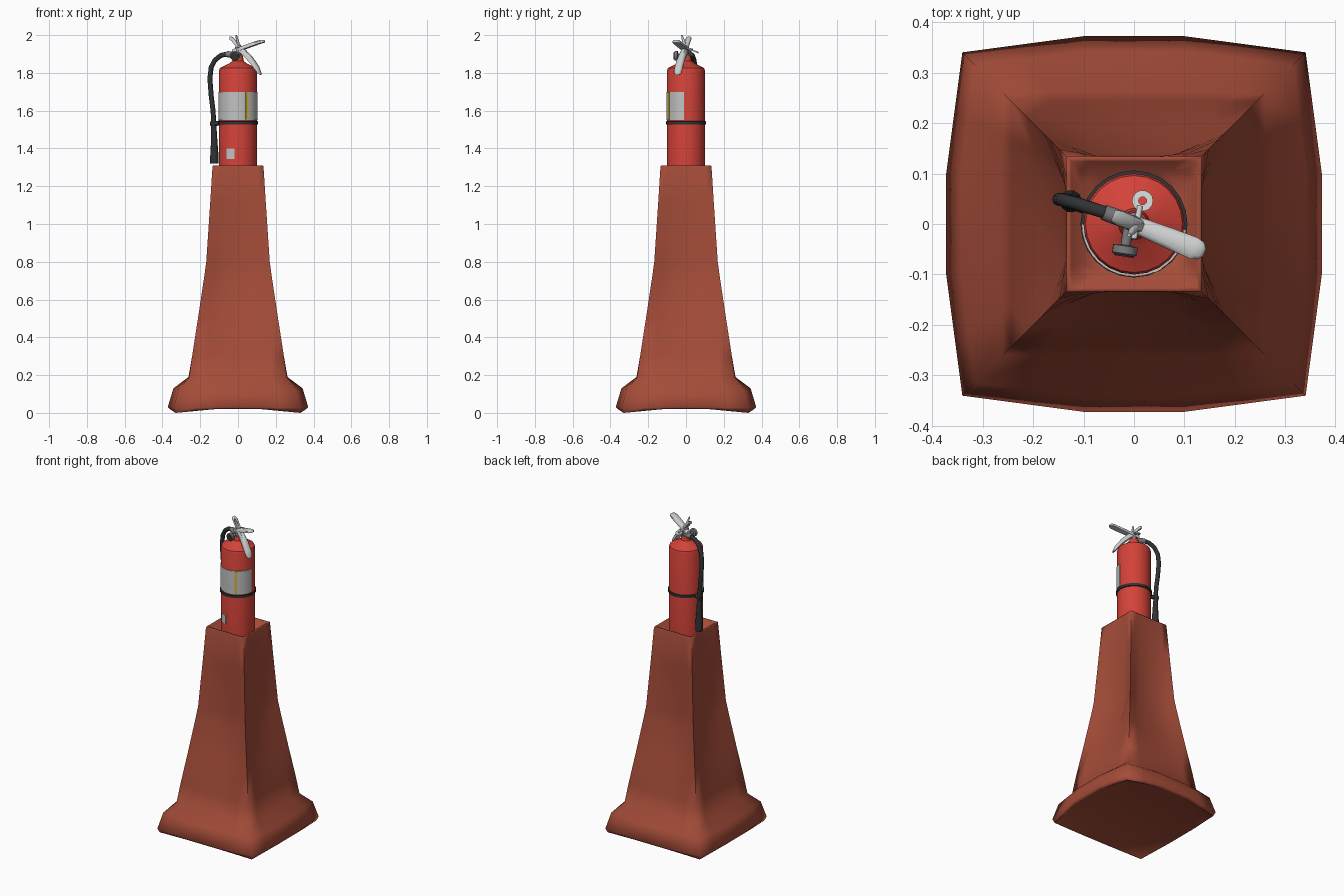
import bpy, bmesh, math
from mathutils import Vector

if "Cube" in bpy.data.objects:
    bpy.data.objects.remove(bpy.data.objects["Cube"])


def material(name, rgb):
    m = bpy.data.materials.new(name)
    m.diffuse_color = (*rgb, 1)
    m.use_nodes = True
    m.node_tree.nodes["Principled BSDF"].inputs["Base Color"].default_value = m.diffuse_color
    return m


BRICK = material("brick plastic", (0.37, 0.072, 0.04))
RED = material("red paint", (0.65, 0.055, 0.04))
GREY = material("label grey", (0.54, 0.54, 0.54))
YELLOW = material("yellow stripe", (0.65, 0.45, 0.03))
BLACK = material("black rubber", (0.03, 0.032, 0.034))
SILVER = material("lever silver", (0.60, 0.61, 0.61))
METAL = material("dark metal", (0.2, 0.2, 0.21))
C, S = math.cos(math.radians(-22)), math.sin(math.radians(-22))


def finish(name, bm, mat, angle=35):
    bmesh.ops.recalc_face_normals(bm, faces=bm.faces)
    me = bpy.data.meshes.new(name)
    bm.to_mesh(me)
    bm.free()
    ob = bpy.data.objects.new(name, me)
    bpy.context.collection.objects.link(ob)
    me.materials.append(mat)
    bpy.ops.object.select_all(action='DESELECT')
    ob.select_set(True)
    bpy.context.view_layer.objects.active = ob
    bpy.ops.object.shade_smooth_by_angle(angle=math.radians(angle))
    return ob


def skin(bm, rings, cap=True):
    """Bridge closed rings of points into a surface."""
    vs = [[bm.verts.new(p) for p in r] for r in rings]
    n = len(vs[0])
    for a, b in zip(vs, vs[1:]):
        for i in range(n):
            bm.faces.new((a[i], a[(i + 1) % n], b[(i + 1) % n], b[i]))
    if cap:
        bm.faces.new(vs[0])
        bm.faces.new(vs[-1])


def lathe(name, profile, mat, n=20, centre=(0, 0, 0), axis=(0, 0, 1), angle=35):
    q = Vector((0, 0, 1)).rotation_difference(Vector(axis))
    bm = bmesh.new()
    skin(bm, [[q @ Vector((r * math.cos(math.tau * i / n), r * math.sin(math.tau * i / n), z))
               + Vector(centre) for i in range(n)] for r, z in profile])
    return finish(name, bm, mat, angle)


def tube(name, pts, radii, mat, n=10):
    """Round tube following a path, with a radius at each point."""
    pts = [Vector(p) for p in pts]
    rings = []
    for k, p in enumerate(pts):
        d = (pts[min(k + 1, len(pts) - 1)] - pts[max(k - 1, 0)]).normalized()
        u = d.cross(Vector((0, 1, 0))).normalized()
        v = d.cross(u)
        rings.append([p + (u * math.cos(math.tau * i / n) + v * math.sin(math.tau * i / n)) * radii[k]
                      for i in range(n)])
    bm = bmesh.new()
    skin(bm, rings)
    return finish(name, bm, mat, 50)


def lever(name, stations, mat):
    """Bar along the handle direction: stations are (along, z, half width, thickness)."""
    rings = []
    for s, z, w, t in stations:
        sec = [(-w, -t), (w, -t), (w, t * 0.3), (w * 0.6, t), (-w * 0.6, t), (-w, t * 0.3)]
        rings.append([(s * C - v * S, s * S + v * C, z + h) for v, h in sec])
    bm = bmesh.new()
    skin(bm, rings)
    return finish(name, bm, mat, 50)


def patch(name, a0, a1, z0, z1, r, mat):
    """Thin plate wrapped on the cylinder."""
    n = max(2, int((a1 - a0) / 9))
    bm = bmesh.new()
    cols = []
    for i in range(n + 1):
        a = math.radians(a0 + (a1 - a0) * i / n)
        cols.append([bm.verts.new((k * math.cos(a), k * math.sin(a), z))
                     for k, z in ((r, z0), (r, z1), (r - 0.005, z1), (r - 0.005, z0))])
    for a, b in zip(cols, cols[1:]):
        for i in range(4):
            j = (i + 1) % 4
            bm.faces.new((a[i], b[i], b[j], a[j]))
    bm.faces.new(cols[0])
    bm.faces.new(cols[-1])
    return finish(name, bm, mat)


# Stand: square rings of (z at corner, z at mid, corner half, mid half, panel half)
def square_ring(zc, zm, hc, hm, p):
    ring = []
    for k in range(4):
        a = math.pi / 2 * k
        for x, y, z in ((-hc, -hc, zc), (-(p + hc) / 2, -(hc + hm) / 2, (zc + zm) / 2),
                        (-p, -hm, zm), (0, -hm, zm), (p, -hm, zm),
                        ((p + hc) / 2, -(hc + hm) / 2, (zc + zm) / 2)):
            ring.append((x * math.cos(a) - y * math.sin(a), x * math.sin(a) + y * math.cos(a), z))
    return ring


bm = bmesh.new()
skin(bm, [square_ring(*r) for r in (
    (0.03, 0.03, 0.28, 0.30, 0.12),       # underside
    (0.005, 0.02, 0.325, 0.355, 0.12),    # feet
    (0.0, 0.02, 0.33, 0.36, 0.12),
    (0.025, 0.03, 0.34, 0.372, 0.10),
    (0.125, 0.13, 0.315, 0.342, 0.10),
    (0.185, 0.19, 0.259, 0.262, 0.09),    # base shoulder
    (0.30, 0.30, 0.243, 0.243, 0.085),
    (0.50, 0.50, 0.212, 0.190, 0.085),    # hollow side panels rising to the rim
    (0.72, 0.72, 0.179, 0.140, 0.085),
    (0.80, 0.80, 0.168, 0.137, 0.080),
    (1.10, 1.10, 0.148, 0.134, 0.068),
    (1.305, 1.305, 0.135, 0.134, 0.05),   # rim and pocket
    (1.31, 1.31, 0.133, 0.132, 0.05),
    (1.308, 1.308, 0.124, 0.124, 0.05),
    (1.262, 1.262, 0.106, 0.106, 0.045))])
finish("stand", bm, BRICK, 95)

# Extinguisher body
lathe("cylinder_body", [(0.09, 1.264), (0.1, 1.275), (0.1, 1.812), (0.096, 1.825), (0.05, 1.848),
                        (0.031, 1.862), (0.026, 1.89)], RED, 24)
patch("main_label", 180, 354, 1.55, 1.70, 0.104, GREY)
patch("label_stripe", 293, 302, 1.552, 1.698, 0.1052, YELLOW)
patch("small_label", 233, 260, 1.345, 1.40, 0.103, GREY)

# Strap and hose clip
lathe("strap", [(0.098, 1.525), (0.106, 1.527), (0.106, 1.543), (0.098, 1.545)], BLACK, 24)
tube("hose_clip", [(-0.09, 0.03, 1.535), (-0.145, 0.05, 1.53)], [0.013, 0.013], BLACK, 8)

# Hose and nozzle
path = [(-0.02, 0.01, 1.893), (-0.055, 0.022, 1.9), (-0.09, 0.033, 1.893), (-0.122, 0.043, 1.868),
        (-0.142, 0.048, 1.83), (-0.149, 0.049, 1.77), (-0.142, 0.048, 1.68), (-0.132, 0.045, 1.60),
        (-0.128, 0.045, 1.52)]
tube("hose", path, [0.013] * len(path), BLACK)
tube("nozzle", [(-0.129, 0.045, 1.535), (-0.128, 0.045, 1.50), (-0.126, 0.045, 1.44),
                (-0.125, 0.045, 1.36), (-0.125, 0.045, 1.32)],
     [0.012, 0.015, 0.017, 0.022, 0.022], BLACK)
tube("hose_ferrule", [(-0.015, 0.007, 1.893), (-0.06, 0.023, 1.9)], [0.017, 0.016], METAL)

# Valve
lathe("valve_neck", [(0.023, 1.885), (0.023, 1.895), (0.017, 1.9), (0.017, 1.93), (0.012, 1.945)], METAL, 12)
lathe("gauge", [(0.010, 0), (0.010, 0.03), (0.025, 0.032), (0.025, 0.047), (0.021, 0.05)], METAL, 14,
      (-0.012, -0.012, 1.89), (-0.15, -1, 0))
lathe("gauge_dial", [(0.019, 0), (0.019, 0.003)], BLACK, 14, (-0.0195, -0.0615, 1.89), (-0.15, -1, 0))

# Handles: squeeze lever rising to the right, carry handle dropping to the right
lever("squeeze_lever", [(-0.03, 1.915, 0.013, 0.010), (0.02, 1.930, 0.018, 0.010),
                        (0.08, 1.95, 0.021, 0.010), (0.128, 1.965, 0.022, 0.009),
                        (0.143, 1.967, 0.018, 0.008), (0.151, 1.967, 0.008, 0.005)], SILVER)
lever("carry_handle", [(0.0, 1.935, 0.013, 0.016), (0.035, 1.91, 0.016, 0.018),
                       (0.08, 1.865, 0.020, 0.018), (0.118, 1.815, 0.020, 0.016),
                       (0.130, 1.795, 0.012, 0.006)], SILVER)
lever("lever_pivot", [(-0.045, 1.985, 0.012, 0.008), (-0.03, 1.978, 0.015, 0.010),
                      (0.0, 1.945, 0.014, 0.014), (0.02, 1.925, 0.013, 0.014)], SILVER)

# Safety pin with pull tab at the back
tube("safety_pin", [(0.0, -0.03, 1.94), (0.012, 0.035, 1.922)], [0.006, 0.006], SILVER, 8)
bm = bmesh.new()
n = 14
ring = []
for i in range(n + 1):
    a = math.tau * i / n
    ring.append([Vector((0.017 + r * math.cos(a), 0.046 + r * math.sin(a), 1.915 + h - 0.4 * r * math.sin(a)))
                 for r, h in ((0.008, -0.004), (0.021, -0.004), (0.021, 0.004), (0.008, 0.004))])
skin(bm, ring, False)
bmesh.ops.remove_doubles(bm, verts=bm.verts, dist=1e-5)
finish("pull_tab", bm, SILVER)
tube("lever_spike", [(0.005, -0.005, 1.94), (-0.004, -0.015, 1.975), (-0.01, -0.022, 2.0)],
     [0.008, 0.007, 0.004], SILVER, 8)
